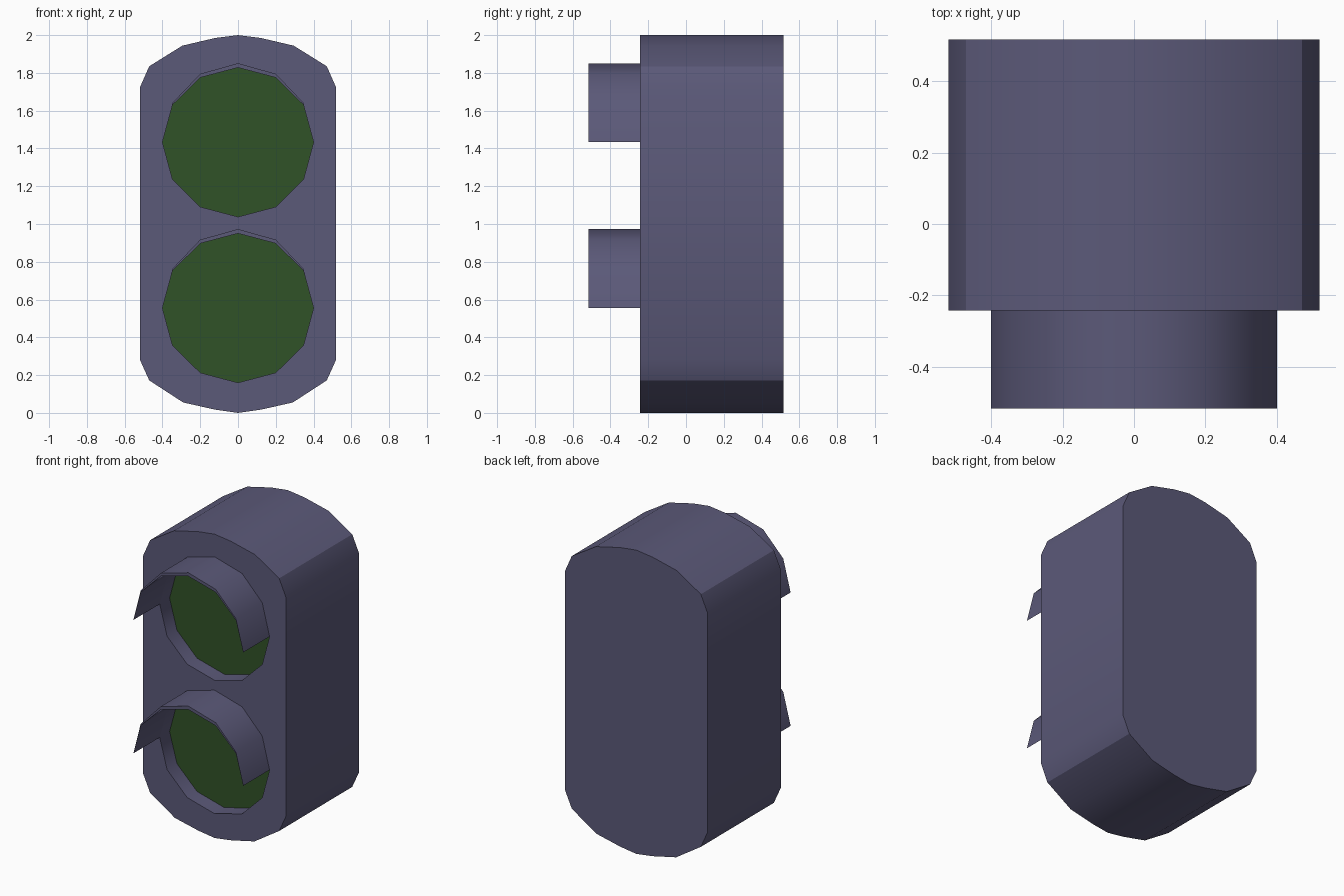
import bpy, bmesh, math

if "Cube" in bpy.data.objects:
    bpy.data.objects.remove(bpy.data.objects["Cube"])

Y_BACK, Y_FACE, Y_LENS, Y_HOOD = 0.517, -0.243, -0.14, -0.517
LAMPS = {"upper": 1.433, "lower": 0.555}


def material(name, colour):
    mat = bpy.data.materials.new(name)
    mat.diffuse_color = (*colour, 1)
    mat.use_nodes = True
    mat.node_tree.nodes["Principled BSDF"].inputs["Base Color"].default_value = mat.diffuse_color
    return mat


purple = material("casing_purple", (0.105, 0.10, 0.19))
green = material("lens_green", (0.03, 0.085, 0.02))


def finish(bm, name, mat):
    bmesh.ops.recalc_face_normals(bm, faces=bm.faces)
    mesh = bpy.data.meshes.new(name)
    bm.to_mesh(mesh)
    bm.free()
    mesh.materials.append(mat)
    obj = bpy.data.objects.new(name, mesh)
    bpy.context.collection.objects.link(obj)
    bpy.ops.object.select_all(action='DESELECT')
    obj.select_set(True)
    bpy.context.view_layer.objects.active = obj
    bpy.ops.object.shade_smooth_by_angle(angle=math.radians(32))
    return obj


def ring(bm, outline, y):
    return [bm.verts.new((x, y, z)) for x, z in outline]


def bridge(bm, a, b):
    n = len(a)
    for i in range(n):
        j = (i + 1) % n
        bm.faces.new((a[i], a[j], b[j], b[i]))


def arc(zc, rz, start=0, steps=12, count=12):
    return [(0.4 * math.cos(math.tau * i / steps), zc + rz * math.sin(math.tau * i / steps))
            for i in range(start, start + count)]


# casing outline: right half, mirrored to the left
half = [(0.12, 0.017), (0.29, 0.055), (0.47, 0.172), (0.52, 0.283),
        (0.52, 1.722), (0.47, 1.835), (0.295, 1.944), (0.12, 1.985)]
outline = [(0, 0)] + half + [(0, 2)] + [(-x, z) for x, z in reversed(half)]

# casing with two recessed round openings
bm = bmesh.new()
front, back = ring(bm, outline, Y_FACE), ring(bm, outline, Y_BACK)
bridge(bm, front, back)
bm.faces.new(back)
loops = [front]
for zc in LAMPS.values():
    rim, floor = ring(bm, arc(zc, 0.395), Y_FACE), ring(bm, arc(zc, 0.395), Y_LENS)
    bridge(bm, rim, floor)
    loops.append(rim)
edges = [bm.edges.get((lp[i - 1], lp[i])) for lp in loops for i in range(len(lp))]
bmesh.ops.triangle_fill(bm, edges=edges, use_beauty=True, use_dissolve=False,
                        normal=(0, -1, 0))
finish(bm, "casing", purple)

for name, zc in LAMPS.items():
    # lens at the bottom of the recess
    bm = bmesh.new()
    bm.faces.new(ring(bm, arc(zc, 0.395), Y_LENS))
    lens = finish(bm, name + "_lens", green)
    for poly in lens.data.polygons:
        if poly.normal.y > 0:
            lens.data.flip_normals()

    # crescent-section hood over the lens, tapering to its ends
    bm = bmesh.new()
    outer = arc(zc, 0.418, 0, 12, 7)
    inner = arc(zc, 0.395, 0, 12, 7)[1:-1]
    section = outer + inner[::-1]
    a, b = ring(bm, section, Y_FACE), ring(bm, section, Y_HOOD)
    bridge(bm, a, b)
    bm.faces.new(b)
    bm.faces.new(a)
    finish(bm, name + "_hood", purple)
